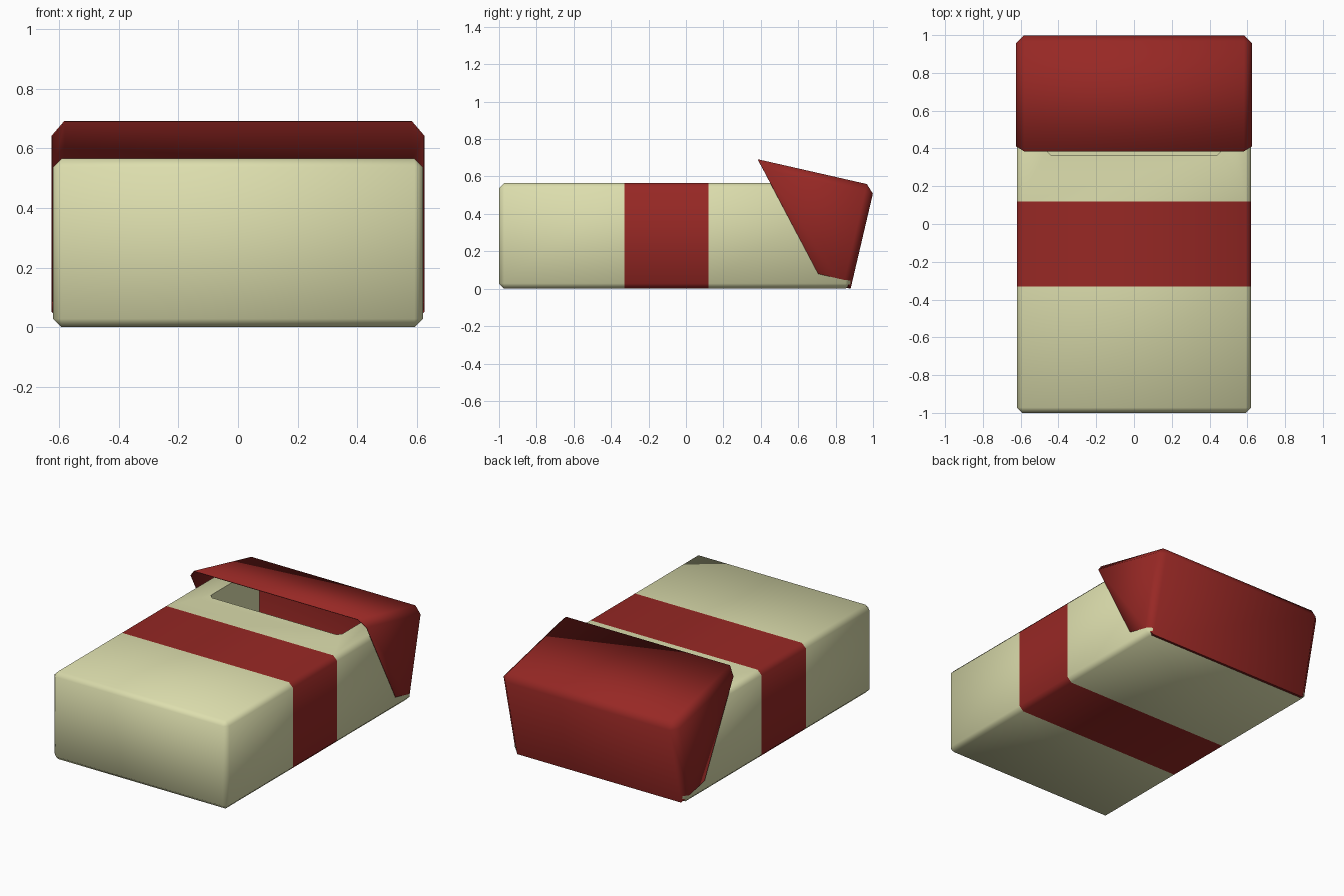
import bpy, bmesh
from mathutils import Vector

if "Cube" in bpy.data.objects:
    bpy.data.objects.remove(bpy.data.objects["Cube"])


def material(name, rgb):
    m = bpy.data.materials.new(name)
    m.diffuse_color = (*rgb, 1)
    m.use_nodes = True
    m.node_tree.nodes["Principled BSDF"].inputs["Base Color"].default_value = m.diffuse_color
    return m


cream = material("cream_card", (0.72, 0.73, 0.42))
red = material("red_card", (0.31, 0.021, 0.018))


def make_object(name, bm, mats):
    bmesh.ops.recalc_face_normals(bm, faces=bm.faces)
    mesh = bpy.data.meshes.new(name)
    bm.to_mesh(mesh)
    bm.free()
    for m in mats:
        mesh.materials.append(m)
    ob = bpy.data.objects.new(name, mesh)
    bpy.context.collection.objects.link(ob)
    return ob


def prism(points, axis):
    """Closed solid: loop of 3D points extruded along axis."""
    bm = bmesh.new()
    face = bm.faces.new([bm.verts.new(p) for p in points])
    ext = bmesh.ops.extrude_face_region(bm, geom=[face])
    moved = [g for g in ext["geom"] if isinstance(g, bmesh.types.BMVert)]
    bmesh.ops.translate(bm, verts=moved, vec=axis)
    bmesh.ops.recalc_face_normals(bm, faces=bm.faces)
    return bm


def smooth(ob, angle):
    bpy.ops.object.select_all(action='DESELECT')
    ob.select_set(True)
    bpy.context.view_layer.objects.active = ob
    bpy.ops.object.shade_smooth_by_angle(angle=angle)


# Body: chamfered box with a red band around its middle
W, Y0, Y1, H = 0.62, -1.0, 0.88, 0.565
bm = prism([(-W, Y0, 0), (W, Y0, 0), (W, Y1, 0), (-W, Y1, 0)], (0, 0, H))
bmesh.ops.bevel(bm, geom=bm.edges[:], offset=0.028, segments=1, affect='EDGES')
BAND = (-0.33, 0.12)
for y in BAND:
    bmesh.ops.bisect_plane(bm, geom=bm.verts[:] + bm.edges[:] + bm.faces[:],
                           plane_co=(0, y, 0), plane_no=(0, 1, 0))
for f in bm.faces:
    if BAND[0] < f.calc_center_median().y < BAND[1]:
        f.material_index = 1
body = make_object("box_body", bm, [cream, red])

# Notched cavity opening through the upper face and the lid end
half = [(0.44, 0.365), (0.465, 0.39), (0.465, 1.2)]
outline = half + [(-x, y) for x, y in reversed(half)]
cutter = make_object("cavity_cutter",
                     prism([(x, y, 0.03) for x, y in outline], (0, 0, 1)), [cream])
cutter.hide_render = True
cutter.hide_viewport = True
cut = body.modifiers.new("cavity", 'BOOLEAN')
cut.operation = 'DIFFERENCE'
cut.solver = 'EXACT'
cut.object = cutter
smooth(body, 0.87)

# Lid: tilted hollow cap, open along its slanted side
LW = 0.625
profile = [(0.385, 0.692), (1.009, 0.55), (0.88, 0.0), (0.73, 0.035)]
bm = prism([(-LW, y, z) for y, z in profile], (2 * LW, 0, 0))
opening = Vector((0, -0.655, -0.345)).normalized()


def mouth_face():
    return max(bm.faces, key=lambda f: f.normal.dot(opening))


mouth_edges = set(mouth_face().edges)
lower_end = [e for e in bm.edges if all(v.co.z < 0.001 for v in e.verts)]
edges = [e for e in bm.edges if e not in mouth_edges and e not in lower_end]
bmesh.ops.bevel(bm, geom=edges, offset=0.043, segments=1, affect='EDGES')
bm.normal_update()
bmesh.ops.delete(bm, geom=[mouth_face()], context='FACES_ONLY')
lid = make_object("hinged_lid", bm, [red])
shell = lid.modifiers.new("card_thickness", 'SOLIDIFY')
shell.thickness = 0.004
shell.offset = -1
smooth(lid, 0.87)
